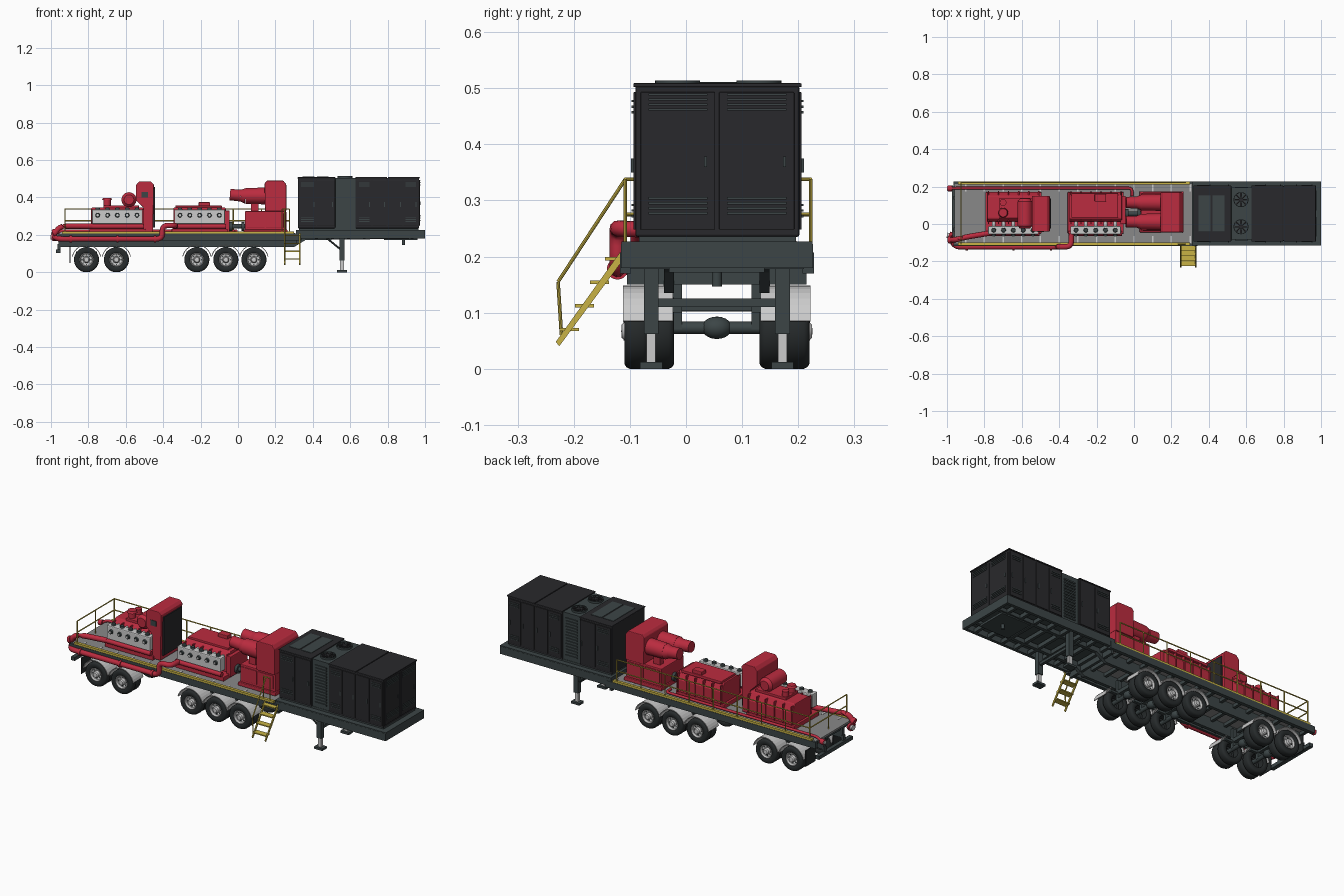
import bpy, bmesh, math
from mathutils import Vector, Matrix

if "Cube" in bpy.data.objects:
    bpy.data.objects.remove(bpy.data.objects["Cube"])

C = 0.055  # trailer centre line in y

def mat(name, r, g, b):
    m = bpy.data.materials.new(name); m.diffuse_color = (r, g, b, 1); return m

RED, BLACK = mat("red_paint", .5, .025, .05), mat("black_panel", .022, .022, .025)
SLATE, TYRE = mat("dark_frame", .045, .06, .062), mat("tyre_rubber", .02, .024, .025)
YEL, GREY = mat("yellow_paint", .58, .45, .06), mat("deck_grey", .25, .25, .25)
STEEL = mat("light_steel", .55, .56, .57)

def finish(name, bm, m, smooth=False, bevel=0):
    bmesh.ops.recalc_face_normals(bm, faces=bm.faces)
    me = bpy.data.meshes.new(name); bm.to_mesh(me); bm.free()
    me.materials.append(m)
    ob = bpy.data.objects.new(name, me); bpy.context.collection.objects.link(ob)
    if bevel:
        b = ob.modifiers.new("bevel", 'BEVEL'); b.width = bevel; b.segments = 2; b.limit_method = 'ANGLE'
    if smooth:
        bpy.context.view_layer.objects.active = ob
        bpy.ops.object.select_all(action='DESELECT'); ob.select_set(True)
        bpy.ops.object.shade_smooth_by_angle(angle=math.radians(35))
    return ob

def boxes(name, m, *bs, bevel=0):
    """Each box: x0,x1,y0,y1,z0,z1"""
    bm = bmesh.new()
    for x0, x1, y0, y1, z0, z1 in bs:
        M = Matrix.Translation(((x0+x1)/2, (y0+y1)/2, (z0+z1)/2)) @ Matrix.Diagonal((x1-x0, y1-y0, z1-z0, 1))
        bmesh.ops.create_cube(bm, size=1, matrix=M)
    return finish(name, bm, m, bevel=bevel)

def cyls(name, m, *cs, seg=20):
    """Each cylinder: start, end, start radius, end radius"""
    bm = bmesh.new()
    for p, q, r1, r2 in cs:
        p, q = Vector(p), Vector(q); d = q - p
        M = Matrix.Translation((p+q)/2) @ d.to_track_quat('Z', 'Y').to_matrix().to_4x4()
        bmesh.ops.create_cone(bm, cap_ends=True, segments=seg, radius1=r1, radius2=r2, depth=d.length, matrix=M)
    return finish(name, bm, m, smooth=True)

def prism(name, m, pts, a, b, axis='y', bevel=0):
    """Extrude an xz profile along y, or a yz profile along x"""
    bm = bmesh.new()
    f = (lambda p, t: (p[0], t, p[1])) if axis == 'y' else (lambda p, t: (t, p[0], p[1]))
    A = [bm.verts.new(f(p, a)) for p in pts]; B = [bm.verts.new(f(p, b)) for p in pts]
    bm.faces.new(A); bm.faces.new(B[::-1])
    for i in range(len(pts)):
        j = (i+1) % len(pts); bm.faces.new((A[i], A[j], B[j], B[i]))
    return finish(name, bm, m, bevel=bevel)

def lathe(name, m, prof, seg=36):
    """Spin (radius, y) profile around the y axis"""
    bm = bmesh.new()
    vs = [bm.verts.new((r, y, 0)) for r, y in prof]
    es = [bm.edges.new((vs[i], vs[i+1])) for i in range(len(vs)-1)]
    bmesh.ops.spin(bm, geom=vs+es, cent=(0, 0, 0), axis=(0, 1, 0), angle=2*math.pi, steps=seg)
    bmesh.ops.remove_doubles(bm, verts=bm.verts, dist=1e-5)
    return finish(name, bm, m, smooth=True)

def pipe(name, m, pts, r, bend=0.03):
    P = [Vector(p) for p in pts]; out = [P[0]]
    for a, b, c in zip(P, P[1:], P[2:]):
        s, e = b + (a-b).normalized()*bend, b + (c-b).normalized()*bend
        out += [s*(1-t)**2 + b*2*t*(1-t) + e*t*t for t in (0, .25, .5, .75, 1)]
    out.append(P[-1])
    cu = bpy.data.curves.new(name, 'CURVE'); cu.dimensions = '3D'
    cu.bevel_depth = r; cu.bevel_resolution = 3; cu.use_fill_caps = True
    sp = cu.splines.new('POLY'); sp.points.add(len(out)-1)
    for q, v in zip(sp.points, out): q.co = (*v, 1)
    cu.materials.append(m)
    ob = bpy.data.objects.new(name, cu); bpy.context.collection.objects.link(ob); return ob

# Chassis: main rails, side rails, cross members, decks
for s, n in ((-1, "front"), (1, "back")):
    y = C + s*.085
    prism(n+"_main_rail", SLATE, [(-.96, .135), (.3, .135), (.36, .172), (.98, .18), (.98, .2), (-.96, .2)], y-.009, y+.009)
    y = C + s*.163
    boxes(n+"_side_rail", SLATE, (-.965, .34, y-.01, y+.01, .17, .207))
    boxes(n+"_edge_strip", YEL, (-.94, .3, y-.008, y+.008, .207, .218))
    boxes(n+"_gooseneck_rail", SLATE, (.31, 1, y-.008, y+.008, .18, .222))
boxes("low_deck", GREY, (-.96, .33, C-.16, C+.16, .197, .208))
boxes("deck_seams", STEEL, *[(x-.004, x+.004, C+s*.138-.018, C+s*.138+.018, .208, .2095) for s in (-1, 1) for x in [-.9+.1*i for i in range(13)]])
boxes("upper_deck", SLATE, (.31, 1, C-.17, C+.17, .212, .227), (.985, 1, C-.17, C+.17, .18, .227), (.31, .325, C-.16, C+.16, .15, .22))
boxes("cross_members", SLATE, *[(x-.008, x+.008, C-.155, C+.155, .178, .2) for x in [-.94+.085*i for i in range(23)]])
boxes("coupler_plate", SLATE, (.78, .96, C-.085, C+.085, .172, .184))
cyls("king_pin", SLATE, ((.885, C, .175), (.885, C, .147), .009, .009))
boxes("rear_bumper", SLATE, (-.972, -.95, C-.15, C+.15, .102, .122), *[(-.965, -.95, C+s*.085-.01, C+s*.085+.01, .12, .15) for s in (-1, 1)])

# Wheels: dual tyres, rims, hubs, axles, fenders
axles = [-.81, -.65, -.22, -.065, .085]
tyre = lathe("tyre", TYRE, [(.036, -.017), (.044, -.0215), (.058, -.0215), (.064, -.018), (.067, -.012), (.067, .012), (.064, .018), (.058, .0215), (.044, .0215), (.036, .017), (.036, -.017)])
rim = lathe("rim", STEEL, [(.037, .019), (.034, .02), (.031, .008), (.018, .004), (.017, .02), (.012, .026), (0, .027)], 28)
nuts = cyls("wheel_holes", SLATE, *[((.025*math.cos(a), .004, .025*math.sin(a)), (.025*math.cos(a), .0085, .025*math.sin(a)), .0038, .0038) for a in [i*math.pi/4 for i in range(8)]], seg=8)
first = [tyre, rim, nuts]
def place(src, x, y, flip):
    o = src.copy(); o.location = (x, y, .067); o.rotation_euler = (0, 0, math.pi if flip else 0)
    bpy.context.collection.objects.link(o)
for x in axles:
    for s in (-1, 1):
        place(tyre, x, C+s*.0975, s < 0)
        for o in first: place(o, x, C+s*.1435, s < 0)
        arc = [math.radians(12+156*i/14) for i in range(15)]
        pr = [(x+.079*math.cos(a), .069+.079*math.sin(a)) for a in arc] + [(x+.075*math.cos(a), .069+.075*math.sin(a)) for a in reversed(arc)]
        prism("fender", STEEL, pr, C+s*.078, C+s*.167)
        boxes("suspension_hanger", SLATE, (x-.012, x+.012, C+s*.07-.008, C+s*.07+.008, .07, .18), (x-.055, x+.055, C+s*.07-.008, C+s*.07+.008, .1, .112))
    cyls("axle", SLATE, ((x, C-.15, .073), (x, C+.15, .073), .011, .011))
    bm = bmesh.new()
    bmesh.ops.create_uvsphere(bm, u_segments=16, v_segments=10, radius=1, matrix=Matrix.Translation((x, C, .073)) @ Matrix.Diagonal((.022, .027, .02, 1)))
    finish("axle_housing", bm, SLATE, True)
    boxes("axle_beam", SLATE, (x-.01, x+.01, C-.07, C+.07, .103, .124))
for o in first: bpy.data.objects.remove(o)
boxes("mud_flaps", TYRE, *[(-.9, -.896, C+s*.122-.044, C+s*.122+.044, .05, .14) for s in (-1, 1)])

# Landing legs
for s in (-1, 1):
    y = C + s*.117
    boxes("landing_leg", SLATE, (.542, .57, y-.013, y+.013, .062, .2), (.53, .582, y-.02, y+.02, 0, .012))
    boxes("landing_leg_ram", STEEL, (.546, .566, y-.008, y+.008, .01, .065))
    cyls("leg_brace", SLATE, ((.475, y, .182), (.545, y, .125), .005, .005), seg=8)
boxes("leg_cross_beam", SLATE, (.548, .564, C-.117, C+.117, .11, .125))

# Power enclosure: two cabinets with a recessed cooler section between
Y0, Y1 = -.09, .202
boxes("front_cabinet", BLACK, (.32, .52, Y0, Y1, .235, .505), bevel=.004)
boxes("rear_cabinet", BLACK, (.628, .968, Y0, Y1, .235, .505), bevel=.004)
boxes("cooler_section", SLATE, (.515, .635, Y0+.008, Y1-.008, .235, .503))
boxes("enclosure_skid", SLATE, (.325, .965, Y0+.006, Y1-.006, .225, .238))
boxes("roof_plates", BLACK, (.318, .52, Y0-.004, Y1+.004, .502, .508), (.628, .797, Y0-.004, Y1+.004, .502, .509), (.801, .972, Y0-.004, Y1+.004, .502, .509), bevel=.002)
boxes("roof_hatches", SLATE, (.345, .41, Y0+.05, Y1-.05, .507, .511), (.42, .485, Y0+.05, Y1-.05, .507, .511), bevel=.002)
doors = [(.325, .418), (.423, .516), (.634, .714), (.718, .795), (.801, .88), (.884, .963)]
D, L, H = [], [], []
for s, y in ((-1, Y0), (1, Y1)):
    f = lambda d0, d1: (y+min(s*d0, s*d1), y+max(s*d0, s*d1))
    for i, (a, b) in enumerate(doors):
        D.append((a, b, *f(-.002, .004), .248, .493))
        H.append((b-.014, b-.009, *f(.004, .008), .35, .375))
        if i in (0, 2, 5):
            L += [(a+.012, b-.012, *f(.003, .007), z, z+.004) for z in (.27, .28, .29, .455, .465, .475)]
    L += [(.54, .61, *f(-.009, -.003), .26+.016*k, .268+.016*k) for k in range(14)]
for a, b in ((-.081, .052), (.059, .193)):  # doors on the end wall
    D.append((.966, .972, a, b, .248, .493))
    H.append((.972, .976, b-.02, b-.015, .36, .378))
    L += [(.97, .975, a+.014, b-.014, z, z+.004) for z in (.275, .284, .293, .302, .46, .469, .478, .487)]
boxes("enclosure_doors", BLACK, *D, bevel=.0015)
boxes("door_louvres", SLATE, *L)
boxes("door_handles", SLATE, *H)
for y in (.13, -.015):
    lathe("fan_ring", SLATE, [(.04, 0), (.04, .011), (.036, .011), (.036, 0)], 32).matrix_world = Matrix.Translation((.572, y, .503)) @ Matrix.Rotation(math.pi/2, 4, 'X')
    cyls("fan_hub", BLACK, ((.572, y, .503), (.572, y, .513), .011, .011))
    cyls("fan_blades", BLACK, *[((.572, y, .508), (.572+.037*math.cos(a), y+.037*math.sin(a), .508), .0035, .006) for a in [k*math.pi/4 for k in range(8)]], seg=6)

# Two five-cylinder pumps
for x0, n in ((-.785, "rear_pump"), (-.345, "middle_pump")):
    x1 = x0 + .28
    boxes(n+"_skid", RED, (x0-.01, x1+.01, -.05, .17, .208, .232), bevel=.003)
    prism(n+"_power_end", RED, [(.01, .232), (.172, .232), (.172, .3), (.15, .345), (.03, .345), (.01, .32)], x0, x1, 'x', bevel=.004)
    boxes(n+"_ribs", RED, *[(x0+.005+.0535*i, x0+.011+.0535*i, .0, .177, .232, .335) for i in range(6)])
    boxes(n+"_fluid_end", STEEL, (x0+.005, x1-.005, -.055, -.012, .258, .335), bevel=.005)
    xs = [x0+.035+.0525*i for i in range(5)]
    cyls(n+"_spacer_rods", STEEL, *[((x, -.015, z), (x, .015, z), .01, .01) for x in xs for z in (.275, .315)], seg=12)
    cyls(n+"_valve_caps", SLATE, *[((x, -.05, .305), (x, -.064, .305), .013, .011) for x in xs], *[((x, -.033, .33), (x, -.033, .345), .013, .011) for x in xs])
    cyls(n+"_cap_centres", STEEL, *[((x, -.06, .305), (x, -.068, .305), .006, .006) for x in xs], seg=12)
    cyls(n+"_suction_manifold", RED, ((x0-.005, -.05, .245), (x1, -.05, .245), .013, .013), *[((x, -.04, .245), (x, -.035, .262), .01, .01) for x in xs])

# Rear pump blower, filter and cooler tower
boxes("blower_base", RED, (-.72, -.53, .03, .14, .34, .358), bevel=.003)
cyls("blower_drum", RED, ((-.583, -.01, .388), (-.583, .12, .388), .04, .04), ((-.583, -.025, .388), (-.583, -.01, .388), .026, .04), ((-.583, .12, .388), (-.583, .135, .388), .04, .026), seg=28)
cyls("filter_can", RED, ((-.7, .06, .35), (-.7, .06, .385), .02, .02), ((-.7, .06, .385), (-.7, .06, .398), .027, .022), ((-.7, .115, .35), (-.7, .115, .385), .018, .018))
prism("cooler_tower", RED, [(-.505, .215), (-.455, .215), (-.45, .47), (-.465, .485), (-.53, .485), (-.546, .465), (-.546, .385), (-.505, .345)], -.04, .15, bevel=.003)
boxes("cooler_grille", BLACK, (-.456, -.444, -.025, .135, .24, .455))
boxes("cooler_side_panel", SLATE, (-.515, -.48, -.043, -.039, .4, .43))

# Middle pump cover, gearbox and drive line
boxes("pump_cover", RED, (-.335, -.085, .035, .165, .34, .356), (-.21, -.15, .12, .16, .35, .375), bevel=.003)
boxes("gear_case", RED, (-.07, -.045, 0, .15, .215, .33), bevel=.004)
cyls("drive_shaft", SLATE, ((-.05, C, .245), (.04, C, .245), .012, .012), ((-.045, C, .245), (-.03, C, .245), .024, .024), ((.02, C, .245), (.036, C, .245), .024, .024))

# Electric motor with blower tower and twin intake ducts
boxes("motor_housing", RED, (.037, .258, -.035, .165, .225, .327), (.03, .265, -.045, .175, .208, .228), bevel=.004)
boxes("motor_panels", RED, *[(a, a+.095, y, y+.005, .24, .315) for a in (.047, .15) for y in (-.038, .163)], bevel=.0015)
prism("blower_tower", RED, [(.145, .325), (.258, .325), (.258, .47), (.242, .49), (.155, .49), (.142, .475)], -.045, .17, bevel=.004)
for y in (.115, .012):
    cyls("intake_duct", RED, ((.145, y, .408), (.04, y, .408), .045, .042), ((.04, y, .408), (.015, y, .41), .042, .032), ((.015, y, .41), (-.043, y, .415), .032, .03), seg=28)
    boxes("duct_support", RED, (.07, .11, y-.015, y+.015, .325, .375))

# Discharge and suction piping
pipe("middle_suction_pipe", RED, [(-.985, -.06, .19), (-.96, -.122, .178), (-.405, -.122, .178), (-.405, -.122, .25), (-.335, -.122, .25), (-.335, -.05, .247)], .0145)
pipe("rear_suction_pipe", RED, [(-.985, -.085, .2), (-.955, -.085, .245), (-.9, -.07, .247), (-.78, -.05, .246)], .0145)
pipe("discharge_pipe", RED, [(-.98, .19, .2), (-.95, .192, .222), (-.01, .192, .222), (-.01, .15, .222)], .0075, .02)
cyls("pipe_flanges", RED, ((-.99, -.06, .188), (-.975, -.066, .188), .021, .021), ((-.99, -.085, .208), (-.975, -.085, .214), .02, .02), ((-.995, .19, .2), (-.972, .19, .203), .015, .015), *[((x, -.122, .178), (x+.012, -.122, .178), .019, .019) for x in (-.9, -.65, -.45)])
cyls("pipe_caps", STEEL, ((-1, -.06, .188), (-.988, -.062, .188), .014, .014), ((-1, .19, .2), (-.993, .19, .2), .01, .01))

# Guard rails along the back and the tail end
rails = []
for z in (.275, .338):
    rails += [((-.925, .222, z), (.275, .222, z)), ((-.925, -.108, z), (-.925, .222, z))]
rails += [((-.925+.15*i, .222, .2), (-.925+.15*i, .222, .338)) for i in range(9)]
rails += [((-.925, y, .2), (-.925, y, .338)) for y in (-.108, .055)]
rails += [((x, -.108, .2), (x, -.108, .338)) for x in (.235, .275)] + [((.235, -.108, .338), (.275, -.108, .338))]
# Stair handrail
rails += [((.25, -.108, .338), (.25, -.228, .155)), ((.25, -.228, .155), (.25, -.222, .06))]
cyls("guard_rails", YEL, *[(a, b, .0032, .0032) for a, b in rails], seg=8)

# Access stairs
for x in (.247, .327):
    prism("stair_stringer", YEL, [(-.232, .048), (-.226, .04), (-.11, .197), (-.118, .207)], x, x+.006, 'x')
boxes("stair_treads", YEL, *[(.25, .33, -.225+.027*i, -.191+.027*i, .067+.042*i, .073+.042*i) for i in range(4)])

for m in bpy.data.materials:
    if m.users and not m.is_grease_pencil:
        m.use_nodes = True
        m.node_tree.nodes["Principled BSDF"].inputs["Base Color"].default_value = m.diffuse_color
